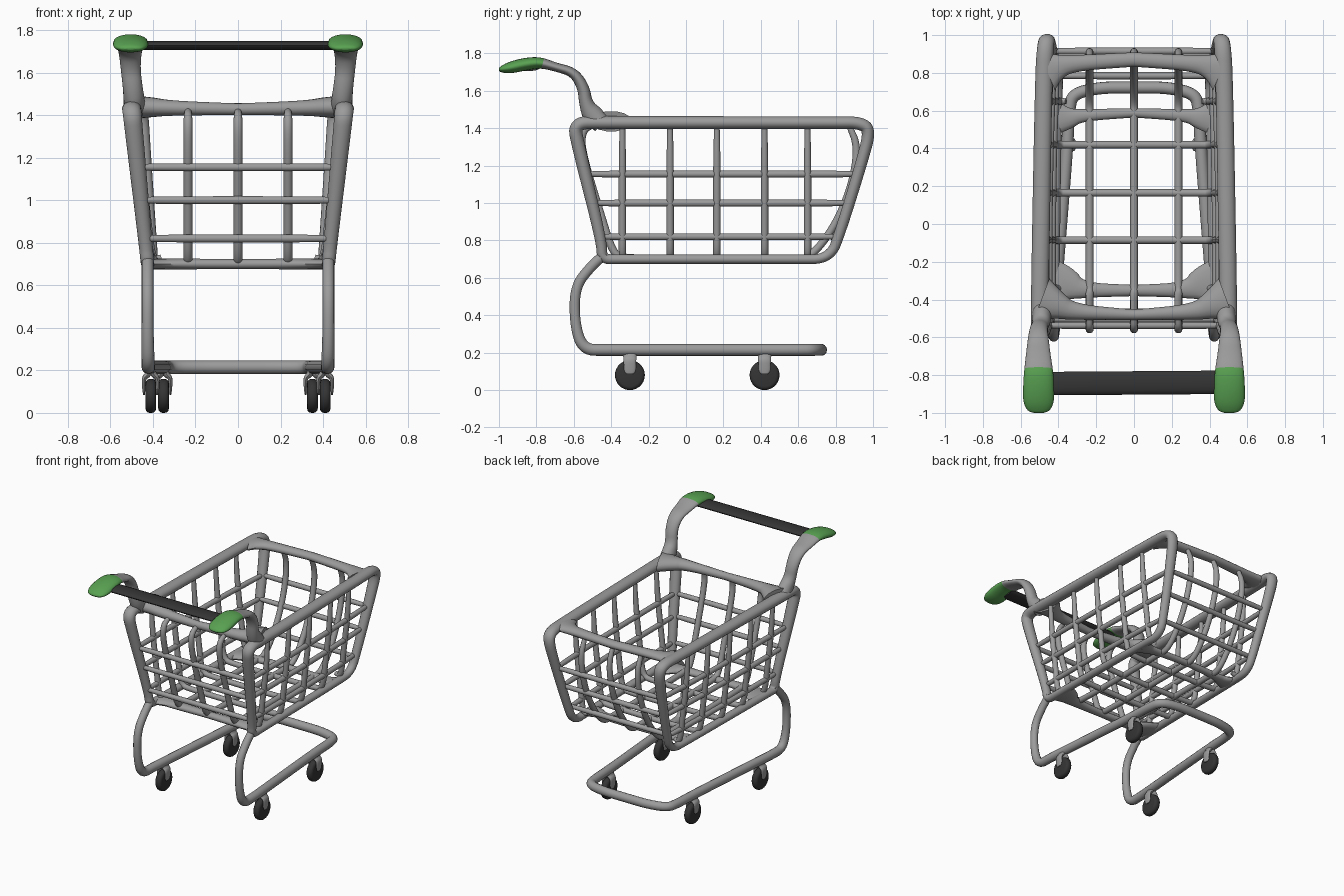
import bpy, bmesh, math
from mathutils import Vector

if "Cube" in bpy.data.objects:
    bpy.data.objects.remove(bpy.data.objects["Cube"])


def material(name, rgb):
    m = bpy.data.materials.new(name)
    m.diffuse_color = (*rgb, 1)
    m.use_nodes = True
    m.node_tree.nodes["Principled BSDF"].inputs["Base Color"].default_value = m.diffuse_color
    return m


GRAY = material("gray metal", (0.33, 0.33, 0.33))
DARK = material("dark rubber", (0.035, 0.035, 0.035))
GREEN = material("green plastic", (0.10, 0.36, 0.085))
X, Y = Vector((1, 0, 0)), Vector((0, 1, 0))


def smooth(path, closed, times=3):
    """Round the corners of a path of (x, y, z, r1, r2) points."""
    pts = [Vector(p) for p in path]
    for _ in range(times):
        new = []
        n = len(pts)
        for i in range(n if closed else n - 1):
            a, b = pts[i], pts[(i + 1) % n]
            new += [a * 0.75 + b * 0.25, a * 0.25 + b * 0.75]
        pts = new if closed else [pts[0]] + new + [pts[-1]]
    return pts


def finish(name, bm, mats):
    bmesh.ops.recalc_face_normals(bm, faces=bm.faces)
    for f in bm.faces:
        f.smooth = True
    me = bpy.data.meshes.new(name)
    bm.to_mesh(me)
    bm.free()
    for m in mats:
        me.materials.append(m)
    me.set_sharp_from_angle(angle=math.radians(50))
    ob = bpy.data.objects.new(name, me)
    bpy.context.collection.objects.link(ob)
    return ob


def sweep(bm, path, ref=X, closed=False, sides=14):
    """Sweep an ellipse along a path: r1 lies along ref, r2 across it."""
    pts = smooth(path, closed)
    n, rings, a = len(pts), [], ref
    for i, p in enumerate(pts):
        nxt = pts[(i + 1) % n] if closed else pts[min(i + 1, n - 1)]
        prv = pts[i - 1] if closed else pts[max(i - 1, 0)]
        t = (Vector(nxt[:3]) - Vector(prv[:3])).normalized()
        a = ref if closed else a
        a = (a - t * a.dot(t)).normalized()
        b = t.cross(a)
        c = Vector(p[:3])
        ring = []
        for k in range(sides):
            w = 2 * math.pi * k / sides
            ring.append(bm.verts.new(c + a * (p[3] * math.cos(w)) + b * (p[4] * math.sin(w))))
        rings.append(ring)
    for i in range(n if closed else n - 1):
        r, s = rings[i], rings[(i + 1) % n]
        for k in range(sides):
            j = (k + 1) % sides
            bm.faces.new((r[k], r[j], s[j], s[k]))
    if not closed:
        bm.faces.new(rings[0])
        bm.faces.new(rings[-1])


def flip(path):
    return [(-p[0], *p[1:]) for p in path]


def tubes(name, paths, ref=X, closed=False, mat=GRAY):
    bm = bmesh.new()
    for p in paths:
        sweep(bm, p, ref, closed)
    return finish(name, bm, [mat])


def side_x(y, z):
    """Half width of the tapering basket."""
    return 0.425 + 0.075 * (z - 0.7) / 0.73 - 0.035 * max(y, 0) ** 2


def thin(points, r=0.019):
    """Rod with slightly slimmer ends."""
    last = len(points) - 1
    return [(*p, *((r * 0.75,) * 2 if i in (0, last) else (r, r))) for i, p in enumerate(points)]


# Basket side frames
loop = [(-0.575, 1.30, .042, .036), (-0.60, 1.43, .044, .036), (-0.44, 1.43, .047, .036),
        (0.80, 1.43, .046, .034), (0.93, 1.43, .044, .034), (0.985, 1.39, .042, .034),
        (0.94, 1.22, .038, .032), (0.83, 0.86, .032, .030), (0.77, 0.70, .030, .027),
        (0.58, 0.70, .030, .025), (-0.36, 0.70, .030, .026), (-0.45, 0.70, .032, .028),
        (-0.45, 0.79, .032, .030)]
frame = [(side_x(y, z), y, z, a, b) for y, z, a, b in loop]
tubes("basket_side_frame", [frame, flip(frame)], closed=True)


# Cross bars that flare into gussets at the corners: (x, y centre, z, y radius, z radius)
def bar(half):
    return flip(half[::-1]) + half


tubes("basket_rim_front", [bar([(0.02, -.48, 1.428, .028, .028), (0.32, -.465, 1.433, .042, .036),
                                (0.41, -.43, 1.437, .075, .048), (0.49, -.40, 1.437, .12, .055)])], Y)
tubes("basket_rim_back", [bar([(0.02, .87, 1.43, .038, .028), (0.33, .85, 1.43, .042, .03),
                               (0.41, .83, 1.43, .07, .03), (0.46, .81, 1.43, .11, .03)])], Y)
tubes("basket_floor_front", [bar([(0.02, -.352, .70, .03, .024), (0.27, -.35, .70, .04, .026),
                                  (0.35, -.32, .70, .09, .026), (0.42, -.31, .70, .12, .026)])], Y)
tubes("basket_floor_back", [bar([(0.02, .588, .70, .025, .022), (0.28, .575, .70, .032, .023),
                                 (0.34, .56, .70, .055, .024), (0.40, .56, .70, .085, .024)])], Y)

# Horizontal wires round the four sides
wires, cross = [], []
for z, yf, yb in ((1.155, -0.525, 0.915), (1.0, -0.492, 0.86), (0.82, -0.455, 0.785)):
    side = thin([(side_x(y, z) - 0.005, y, z) for y in (yf, yf + 0.1, 0, yb / 2, yb - 0.1, yb)])
    wires += [side, flip(side)]
    for y in (yf - 0.012, yb):
        w = side_x(y, z)
        cross.append(thin([(-w, y, z), (-w + .1, y, z), (w - .1, y, z), (w, y, z)]))
tubes("basket_side_wires", wires)
tubes("basket_end_wires", cross, Y)

# Lengthwise wires: down the front, along the floor, up the back
profile = [(-.49, 1.42), (-.555, 1.39), (-.56, 1.28), (-.45, .92), (-.39, .73), (-.33, .70),
           (.55, .70), (.66, .70), (.80, .88), (.89, 1.10), (.92, 1.30), (.87, 1.42)]
tubes("basket_long_wires", [thin([(x, y, z) for y, z in profile], .021) for x in (-.235, 0, .235)])

# Crosswise wires: full U shapes plus two end pairs that stop at the floor
hoops = []
for y in (-0.34, -0.085, 0.165, 0.42, 0.65):
    leg = [(side_x(y, 1.40) - 0.01, y, 1.41), (side_x(y, 1.2), y, 1.2),
           (side_x(y, .9) - .005, y, 0.9), (side_x(y, .7) - .005, y, 0.715)]
    if -0.3 < y < 0.5:
        leg.append((0.34, y, 0.70))
        hoops.append(thin([(-a, b, c) for a, b, c in leg] + leg[::-1], .020))
    else:
        leg.append((0.36, y, 0.70 if y < 0 else 0.73))
        hoops += [thin(leg, .020), flip(thin(leg, .020))]
tubes("basket_cross_wires", hoops, Y)

# Legs and lower frame in one bent tube
half = [(.425, -.43, .73), (.425, -.51, .66), (.425, -.595, .55), (.425, -.595, .35),
        (.422, -.55, .215), (.42, -.42, .215), (.41, -.30, .215), (.352, .42, .215),
        (.345, .60, .215), (.325, .69, .215), (.18, .722, .215), (.05, .722, .215)]
half = [(*p, *((.028,) * 2 if p[2] > .3 else (.032,) * 2)) for p in half]
tubes("lower_frame", [half + flip(half[::-1])])

# Casters: rounded wheels held by two-pronged forks
for label, wx, wy in (("front", 0.41, -0.30), ("back", 0.35, 0.42)):
    for s, hand in ((1, "right"), (-1, "left")):
        bm = bmesh.new()
        bmesh.ops.create_cone(bm, cap_ends=True, segments=28, radius1=.08, radius2=.08, depth=.05)
        rims = [e for e in bm.edges if abs(e.verts[0].co.z - e.verts[1].co.z) < 1e-4]
        bmesh.ops.bevel(bm, geom=rims, offset=.02, segments=3, profile=.5, affect='EDGES')
        wheel = finish(f"{label}_{hand}_wheel", bm, [DARK])
        wheel.rotation_euler = (0, math.pi / 2, 0)
        wheel.location = (s * wx, wy, .08)
        prongs = [[(s * wx + d * a, wy, z, ry, rx) for a, z, ry, rx in
                   ((.004, .215, .040, .016), (.012, .18, .036, .016), (.033, .165, .034, .011),
                    (.033, .12, .032, .008), (.032, .095, .028, .006), (.032, .085, .015, .004))]
                  for d in (-1, 1)]
        tubes(f"{label}_{hand}_fork", prongs, Y)

# Handle arms with green grips at the tips
arm = [(.505, -1.0, 1.712, .025, .006), (.505, -.99, 1.714, .06, .017), (.505, -.94, 1.724, .083, .032),
       (.505, -.86, 1.743, .082, .034), (.505, -.78, 1.752, .077, .030), (.507, -.70, 1.728, .066, .023),
       (.507, -.60, 1.70, .054, .026), (.505, -.548, 1.62, .046, .032), (.495, -.535, 1.53, .046, .036),
       (.488, -.50, 1.47, .05, .058), (.487, -.45, 1.42, .05, .05)]
for path, hand in ((arm, "right"), (flip(arm), "left")):
    bm = bmesh.new()
    sweep(bm, path, X, sides=20)
    bmesh.ops.bisect_plane(bm, geom=bm.verts[:] + bm.edges[:] + bm.faces[:],
                           plane_co=(0, -.765, 1.75), plane_no=(0, 1, -.3))
    for f in bm.faces:
        c = f.calc_center_median()
        f.material_index = 1 if (c.y + .765) - .3 * (c.z - 1.75) < 0 else 0
    finish(f"handle_arm_{hand}", bm, [GRAY, GREEN])

# Push bar
tubes("push_bar", [[(-.48, -.845, 1.727, .062, .021), (.48, -.838, 1.727, .062, .021)]], Y, mat=DARK)
